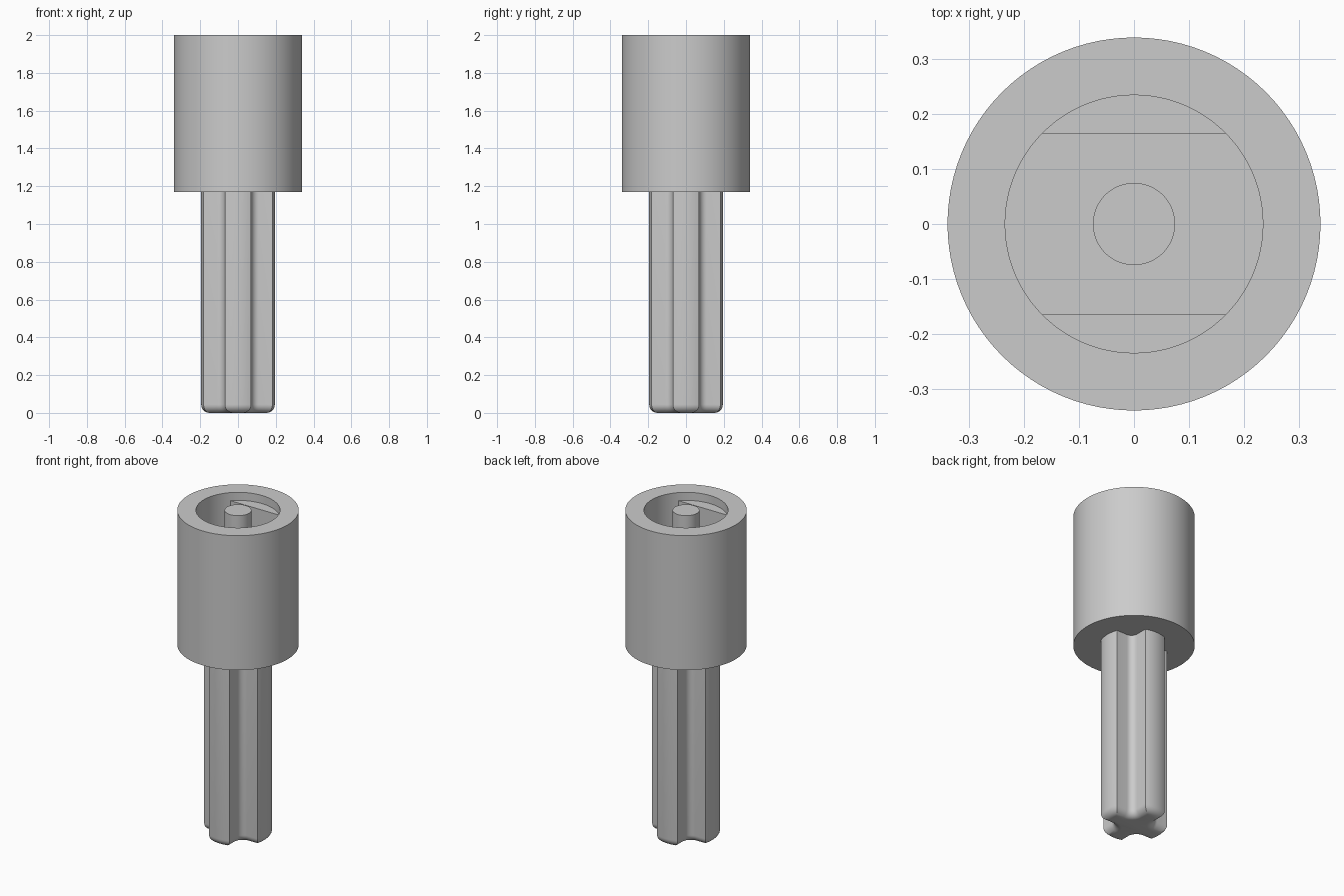
import bpy, bmesh, math

cube = bpy.data.objects.get("Cube")
if cube:
    bpy.data.objects.remove(cube, do_unlink=True)

grey = bpy.data.materials.new("light grey plastic")
grey.use_nodes = True
colour = (0.6, 0.6, 0.6, 1)
grey.diffuse_color = colour
grey.node_tree.nodes["Principled BSDF"].inputs["Base Color"].default_value = colour

SOCKET_FLOOR, LEDGE_TOP, SLEEVE_BOTTOM, TOP = 1.34, 1.95, 1.17, 2.0
BORE = 0.235


def add_loft(name, rings):
    """Skin closed rings of equal length and cap both ends."""
    bm = bmesh.new()
    loops = [[bm.verts.new(p) for p in ring] for ring in rings]
    for low, high in zip(loops, loops[1:]):
        for i in range(len(low)):
            j = (i + 1) % len(low)
            bm.faces.new((low[i], low[j], high[j], high[i]))
    bm.faces.new(loops[0][::-1])
    bm.faces.new(loops[-1])
    bmesh.ops.recalc_face_normals(bm, faces=bm.faces)
    mesh = bpy.data.meshes.new(name)
    bm.to_mesh(mesh)
    bm.free()
    mesh.materials.append(grey)
    obj = bpy.data.objects.new(name, mesh)
    bpy.context.collection.objects.link(obj)
    bpy.ops.object.select_all(action='DESELECT')
    obj.select_set(True)
    bpy.context.view_layer.objects.active = obj
    bpy.ops.object.shade_smooth_by_angle(angle=math.radians(30))
    return obj


def arc(radius, z, start=0, end=math.tau, steps=96, closed=True):
    count = steps if closed else steps + 1
    angles = [start + (end - start) * i / steps for i in range(count)]
    return [(radius * math.cos(a), radius * math.sin(a), z) for a in angles]


def cross_section(inset, z, width=0.07, radius=0.195, fillet=0.04):
    """Cross with curved arm tips and filleted inner corners."""
    half, tip, centre = width - inset, radius - inset, width + fillet
    a = math.asin(half / tip)
    quarter = [(x, y) for x, y, _ in arc(tip, z, -a, a, 8, False)]
    bend = fillet + inset
    for i in range(9):
        t = -math.pi / 2 - math.pi / 2 * i / 8
        quarter.append((centre + bend * math.cos(t), centre + bend * math.sin(t)))
    ring = []
    for _ in range(4):
        ring += [(x, y, z) for x, y in quarter]
        quarter = [(-y, x) for x, y in quarter]
    return ring


# Cross-shaped shaft with a rounded lower end
round_off = 0.045
rings = []
for i in range(9):
    t = math.pi / 2 * i / 8
    rings.append(cross_section(round_off * (1 - math.sin(t)), round_off * (1 - math.cos(t))))
rings.append(cross_section(0, SLEEVE_BOTTOM + 0.02))
add_loft("cross_shaft", rings)

# Round sleeve with a blind bore
add_loft("sleeve", [arc(0.34, SLEEVE_BOTTOM), arc(0.34, TOP),
                    arc(BORE, TOP), arc(BORE, SLEEVE_BOTTOM + 0.17)])

# Flats on both sides of the bore, starting just below the rim
half_angle = math.acos(0.165 / BORE)
for side, name in ((1, "back_flat"), (-1, "front_flat")):
    mid = side * math.pi / 2
    add_loft(name, [arc(BORE, z, mid - half_angle, mid + half_angle, 24, False)
                    for z in (SOCKET_FLOOR, LEDGE_TOP)])

# Pin in the middle of the bore
add_loft("centre_pin", [arc(0.075, z, steps=48) for z in (SOCKET_FLOOR, TOP)])
